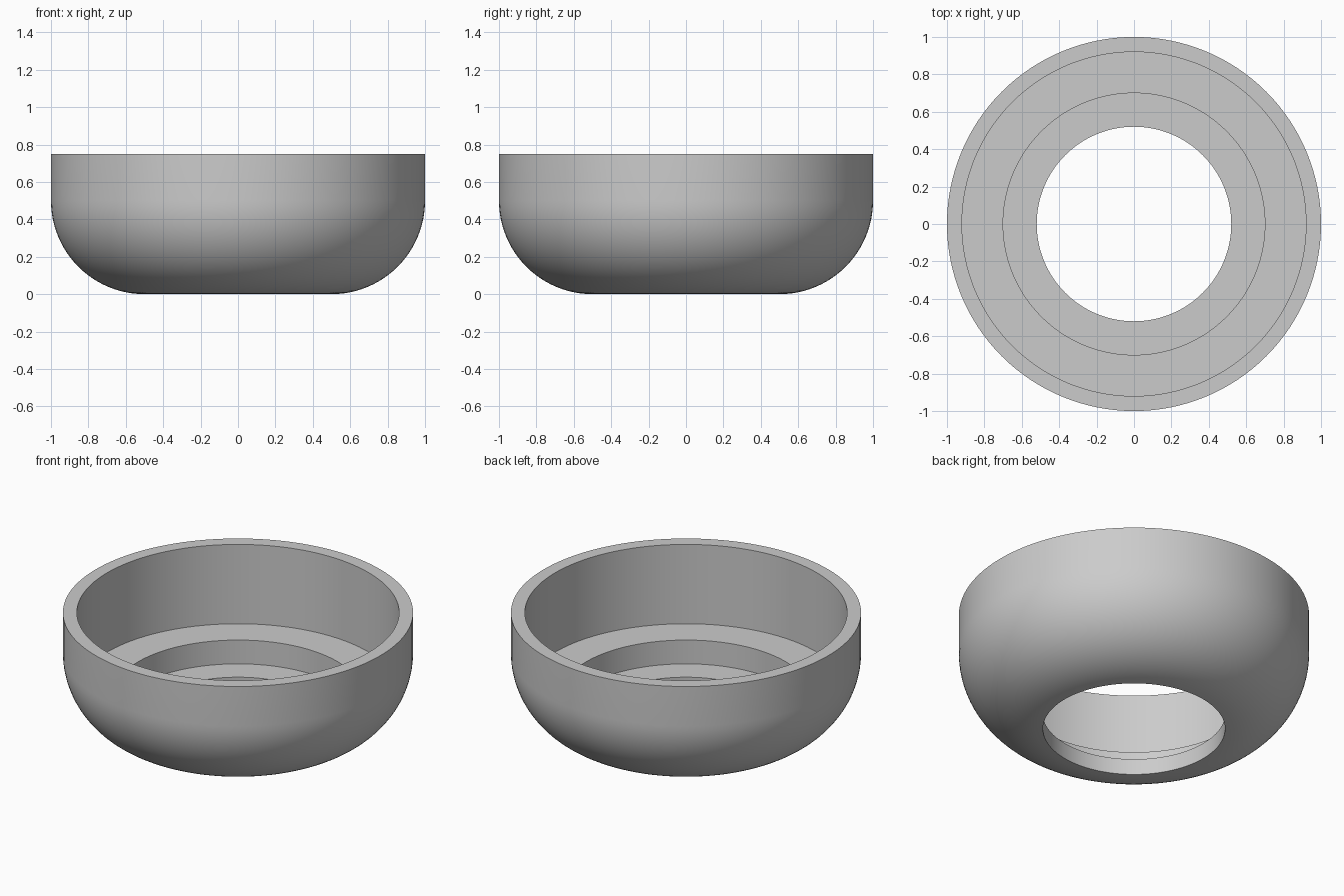
import bpy
import bmesh
from math import sin, cos, pi, radians
from mathutils import Vector

cube = bpy.data.objects.get("Cube")
if cube:
    bpy.data.objects.remove(cube, do_unlink=True)

SEGMENTS = 128
ARC_STEPS = 24
ARC_RADIUS = 0.5
HOLE_RADIUS = 0.52
HEIGHT = 0.75

# Single grey material
grey = bpy.data.materials.new("plain grey")
grey.use_nodes = True
colour = (0.6, 0.6, 0.6, 1)
grey.diffuse_color = colour
grey.node_tree.nodes["Principled BSDF"].inputs["Base Color"].default_value = colour

# Stepped inside of the bowl, from the rim down to the open base
profile = [(1, HEIGHT), (0.92, HEIGHT), (0.92, 0.25), (0.70, 0.25),
           (0.70, 0.10), (HOLE_RADIUS, 0.10), (HOLE_RADIUS, 0)]

# Rounded outside, from the base up to the straight wall
for i in range(1, ARC_STEPS + 1):
    a = pi / 2 * i / ARC_STEPS
    r = 1 - ARC_RADIUS + ARC_RADIUS * sin(a)
    if r > HOLE_RADIUS + 0.01:
        profile.append((r, ARC_RADIUS * (1 - cos(a))))

# Revolve the closed profile
bm = bmesh.new()
verts = [bm.verts.new((r, 0, z)) for r, z in profile]
edges = [bm.edges.new((v, verts[i - 1])) for i, v in enumerate(verts)]
bmesh.ops.spin(bm, geom=verts + edges, cent=Vector(), axis=(0, 0, 1),
               angle=2 * pi, steps=SEGMENTS, use_merge=True)
bmesh.ops.remove_doubles(bm, verts=bm.verts[:], dist=0.0001)
bmesh.ops.recalc_face_normals(bm, faces=bm.faces[:])

mesh = bpy.data.meshes.new("stepped_bowl")
bm.to_mesh(mesh)
bm.free()
mesh.materials.append(grey)
bowl = bpy.data.objects.new("stepped_bowl", mesh)
bpy.context.collection.objects.link(bowl)

# Smooth curves with crisp steps
bpy.ops.object.select_all(action="DESELECT")
bowl.select_set(True)
bpy.context.view_layer.objects.active = bowl
bpy.ops.object.shade_smooth_by_angle(angle=radians(30))
